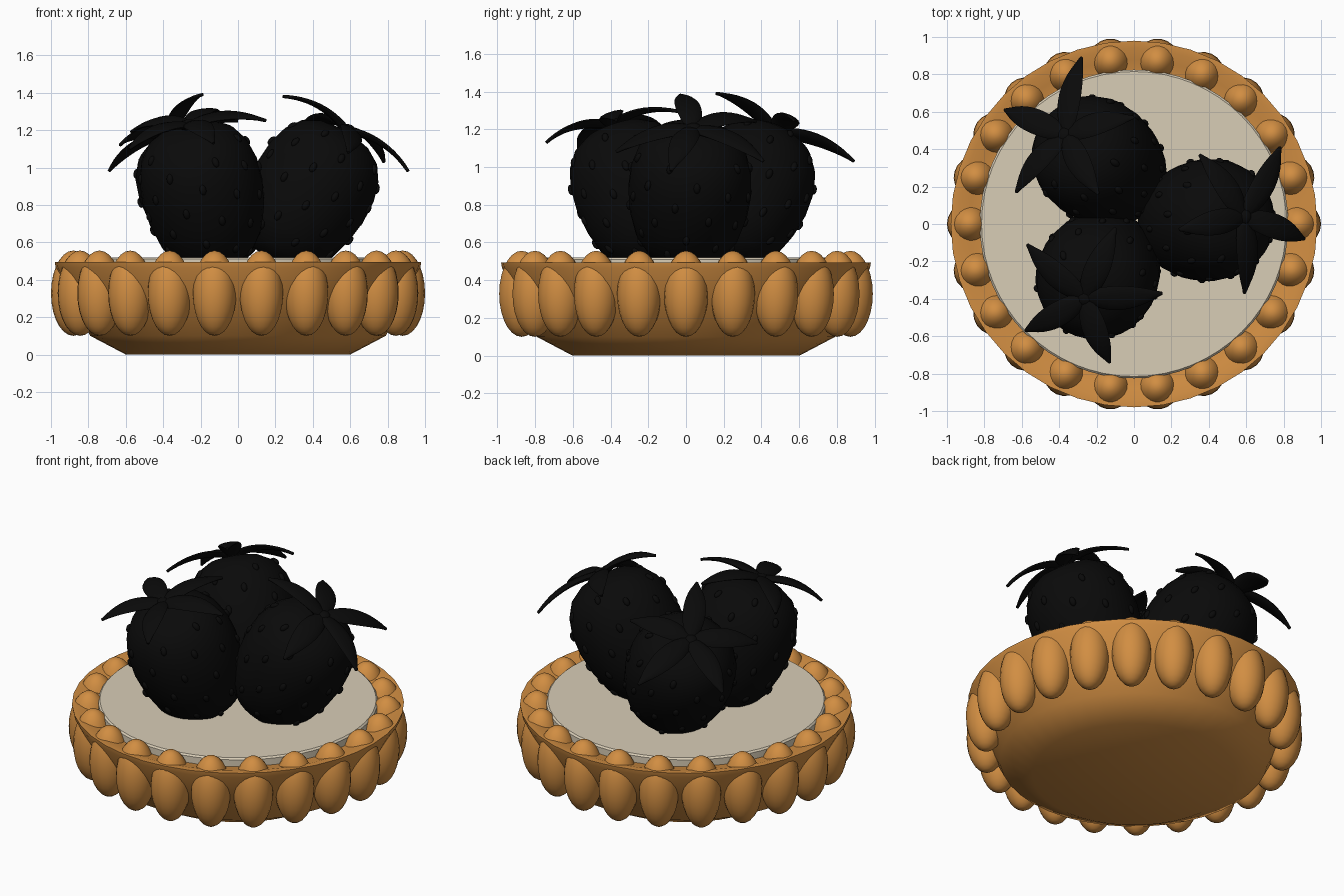
import bpy, bmesh, math
from mathutils import Vector, Matrix

if "Cube" in bpy.data.objects:
    bpy.data.objects.remove(bpy.data.objects["Cube"])


def material(name, rgb):
    m = bpy.data.materials.new(name)
    m.diffuse_color = (*rgb, 1)
    m.use_nodes = True
    m.node_tree.nodes["Principled BSDF"].inputs["Base Color"].default_value = m.diffuse_color
    return m


CRUST = material("baked crust", (0.64, 0.27, 0.055))
CREAM = material("cream filling", (0.69, 0.61, 0.47))
BLACK = material("berry black", (0.003, 0.003, 0.003))


def finish(name, bm, mat, angle=40):
    bmesh.ops.recalc_face_normals(bm, faces=bm.faces)
    me = bpy.data.meshes.new(name)
    bm.to_mesh(me)
    bm.free()
    me.materials.append(mat)
    ob = bpy.data.objects.new(name, me)
    bpy.context.collection.objects.link(ob)
    bpy.ops.object.select_all(action='DESELECT')
    ob.select_set(True)
    bpy.context.view_layer.objects.active = ob
    bpy.ops.object.shade_smooth_by_angle(angle=math.radians(angle))
    return ob


def lathe(bm, profile, sides, matrix=Matrix()):
    """Spin (radius, height) points around z; radius 0 closes to a pole."""
    rings = []
    for r, z in profile:
        n = 1 if r == 0 else sides
        rings.append([bm.verts.new(matrix @ Vector((r * math.cos(2 * math.pi * i / sides),
                      r * math.sin(2 * math.pi * i / sides), z))) for i in range(n)])
    for a, b in zip(rings, rings[1:]):
        for i in range(sides):
            j = (i + 1) % sides
            quad = [a[i % len(a)], a[j % len(a)], b[j % len(b)], b[i % len(b)]]
            bm.faces.new(list(dict.fromkeys(quad)))


def ellipsoid(bm, matrix, u=20, v=14):
    bmesh.ops.create_uvsphere(bm, u_segments=u, v_segments=v, radius=1, matrix=matrix)


# Crust shell
bm = bmesh.new()
lathe(bm, [(0, 0), (0.60, 0), (0.79, 0.10), (0.90, 0.32), (0.975, 0.465), (0.98, 0.495),
           (0.94, 0.495), (0.88, 0.475), (0.78, 0.46), (0, 0.46)], 40)
finish("crust_shell", bm, CRUST)

# Fluted bumps around the crust
bm = bmesh.new()
for k in range(22):
    ellipsoid(bm, Matrix.Rotation(2 * math.pi * k / 22, 4, 'Z')
              @ Matrix.Translation((0.88, 0, 0.328)) @ Matrix.Diagonal((0.12, 0.117, 0.228, 1)))
finish("crust_flutes", bm, CRUST, 60)

# Cream disc
bm = bmesh.new()
lathe(bm, [(0, 0.42), (0.825, 0.42), (0.825, 0.51), (0.815, 0.52), (0, 0.52)], 64)
finish("cream_filling", bm, CREAM)

# Berry outline along its own axis: (radius, height)
BERRY = [(0, -0.43), (0.12, -0.415), (0.21, -0.36), (0.275, -0.26), (0.312, -0.13),
         (0.327, 0.0), (0.32, 0.12), (0.29, 0.22), (0.235, 0.30), (0.15, 0.35), (0.07, 0.365), (0, 0.367)]


def radius_at(s):
    for (r0, z0), (r1, z1) in zip(BERRY, BERRY[1:]):
        if z0 <= s <= z1:
            return r0 + (r1 - r0) * (s - z0) / (z1 - z0)


def leaf(bm, start, tip, lift):
    """Thick pointed leaf arching from start to tip."""
    mid = (start + tip) / 2 + lift
    n, m, rings = 12, 10, []
    for i in range(n + 1):
        t = i / n
        p = start * (1 - t) ** 2 + mid * 2 * t * (1 - t) + tip * t * t
        d = ((mid - start) * (1 - t) + (tip - mid) * t).normalized()
        side = d.cross(lift).normalized()
        up = side.cross(d)
        w = 0.068 * max(0.12, math.sin(math.pi * (0.12 + 0.88 * t)) ** 0.75)
        h = 0.022 * max(0.25, 1 - 0.6 * t)
        rings.append([bm.verts.new(p + side * w * math.cos(2 * math.pi * k / m)
                                   + up * h * math.sin(2 * math.pi * k / m)) for k in range(m)])
    for a, b in zip(rings, rings[1:]):
        for k in range(m):
            bm.faces.new((a[k], a[(k + 1) % m], b[(k + 1) % m], b[k]))
    bm.faces.new(rings[0])
    bm.faces.new(rings[-1])


def berry(name, centre, cap, tips):
    centre, cap = Vector(centre), Vector(cap)
    axis = (cap - centre).normalized()
    frame = Matrix.Translation(centre) @ axis.to_track_quat('Z', 'Y').to_matrix().to_4x4()
    bm = bmesh.new()
    lathe(bm, BERRY, 32, frame)
    finish(name + "_berry", bm, BLACK, 60)

    # Seeds on a golden-angle spiral
    bm = bmesh.new()
    for i in range(44):
        s = -0.36 + 0.66 * (i + 0.5) / 44
        slope = (radius_at(s + 0.02) - radius_at(s - 0.02)) / 0.04
        ellipsoid(bm, frame @ Matrix.Rotation(i * 2.39996, 4, 'Z')
                  @ Matrix.Translation((radius_at(s), 0, s))
                  @ Matrix.Rotation(math.atan(slope), 4, 'Y')
                  @ Matrix.Diagonal((0.016, 0.018, 0.028, 1)), 10, 8)
    finish(name + "_seeds", bm, BLACK, 60)

    # Leaf cap with a small stem button
    bm = bmesh.new()
    top = frame @ Vector((0, 0, 0.375))
    ellipsoid(bm, Matrix.Translation(top) @ Matrix.Diagonal((0.05, 0.05, 0.035, 1)), 14, 10)
    for tip in tips:
        leaf(bm, top, Vector(tip), axis * 0.09)
    finish(name + "_leaves", bm, BLACK, 60)


berry("right", (0.39, 0.02, 0.875), (0.58, 0.04, 1.20),
      [(0.78, 0.41, 1.03), (0.91, -0.08, 0.98), (0.59, -0.37, 1.08), (0.24, -0.03, 1.38), (0.35, 0.37, 1.24)])
berry("back_left", (-0.19, 0.335, 0.875), (-0.36, 0.47, 1.18),
      [(-0.28, 0.89, 1.03), (-0.69, 0.61, 0.98), (-0.63, 0.17, 1.12), (-0.19, 0.16, 1.39), (0.0, 0.57, 1.25)])
berry("front_left", (-0.19, -0.27, 0.875), (-0.26, -0.39, 1.22),
      [(-0.58, -0.57, 1.10), (-0.13, -0.74, 1.13), (0.15, -0.37, 1.25), (-0.10, -0.02, 1.29), (-0.57, -0.11, 1.19)])
